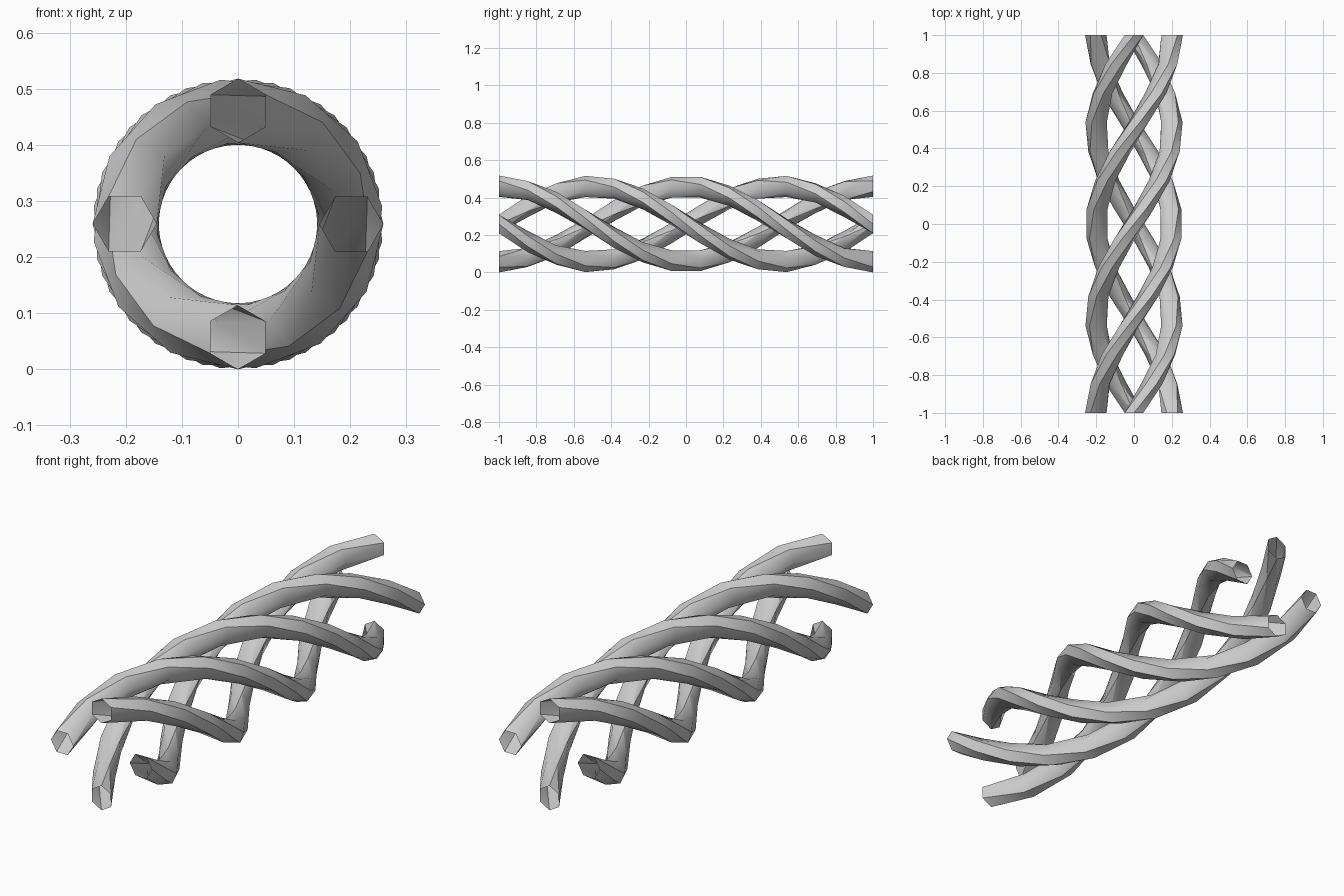
import bpy
import bmesh
from math import sin, cos, pi, radians

cube = bpy.data.objects.get("Cube")
if cube:
    bpy.data.objects.remove(cube, do_unlink=True)

STRANDS = 4
STEPS = 13           # segments along each strand
SIDES = 6            # hexagonal tube
LENGTH = 2.0
RING_RADIUS = 0.202  # centre line of the helix
TUBE_RADIUS = 0.057
AXIS_Z = RING_RADIUS + TUBE_RADIUS

grey = bpy.data.materials.new("light_grey")
grey.use_nodes = True
grey.diffuse_color = (0.6, 0.6, 0.6, 1)
grey.node_tree.nodes["Principled BSDF"].inputs["Base Color"].default_value = (0.6, 0.6, 0.6, 1)


def hexagon_ring(bm, turn, y):
    """Upright hexagon pointing outward, carried round the long axis."""
    ring = []
    for i in range(SIDES):
        a = pi / 2 - 2 * pi * i / SIDES
        across = TUBE_RADIUS * cos(a)
        out = RING_RADIUS + TUBE_RADIUS * sin(a)
        x = out * cos(turn) + across * sin(turn)
        z = out * sin(turn) - across * cos(turn)
        ring.append(bm.verts.new((x, y, AXIS_Z + z)))
    return ring


def twisted_strand(name, start):
    """Open-ended hexagonal tube making one full turn."""
    bm = bmesh.new()
    rings = []
    for j in range(STEPS + 1):
        t = j / STEPS
        rings.append(hexagon_ring(bm, start - 2 * pi * t, LENGTH * (t - 0.5)))
    for near, far in zip(rings, rings[1:]):
        for i in range(SIDES):
            k = (i + 1) % SIDES
            bm.faces.new((near[i], near[k], far[i]))
            bm.faces.new((near[k], far[k], far[i]))
    bmesh.ops.recalc_face_normals(bm, faces=bm.faces)
    mesh = bpy.data.meshes.new(name)
    bm.to_mesh(mesh)
    bm.free()
    mesh.materials.append(grey)
    obj = bpy.data.objects.new(name, mesh)
    bpy.context.collection.objects.link(obj)
    return obj


# Four strands, a quarter turn apart
strands = [twisted_strand(f"twisted_strand_{n + 1}", pi / 2 + 2 * pi * n / STRANDS)
           for n in range(STRANDS)]

# Soft along the length, crisp along the hexagon edges
bpy.ops.object.select_all(action="DESELECT")
for strand in strands:
    strand.select_set(True)
bpy.context.view_layer.objects.active = strands[0]
bpy.ops.object.shade_smooth_by_angle(angle=radians(30))
